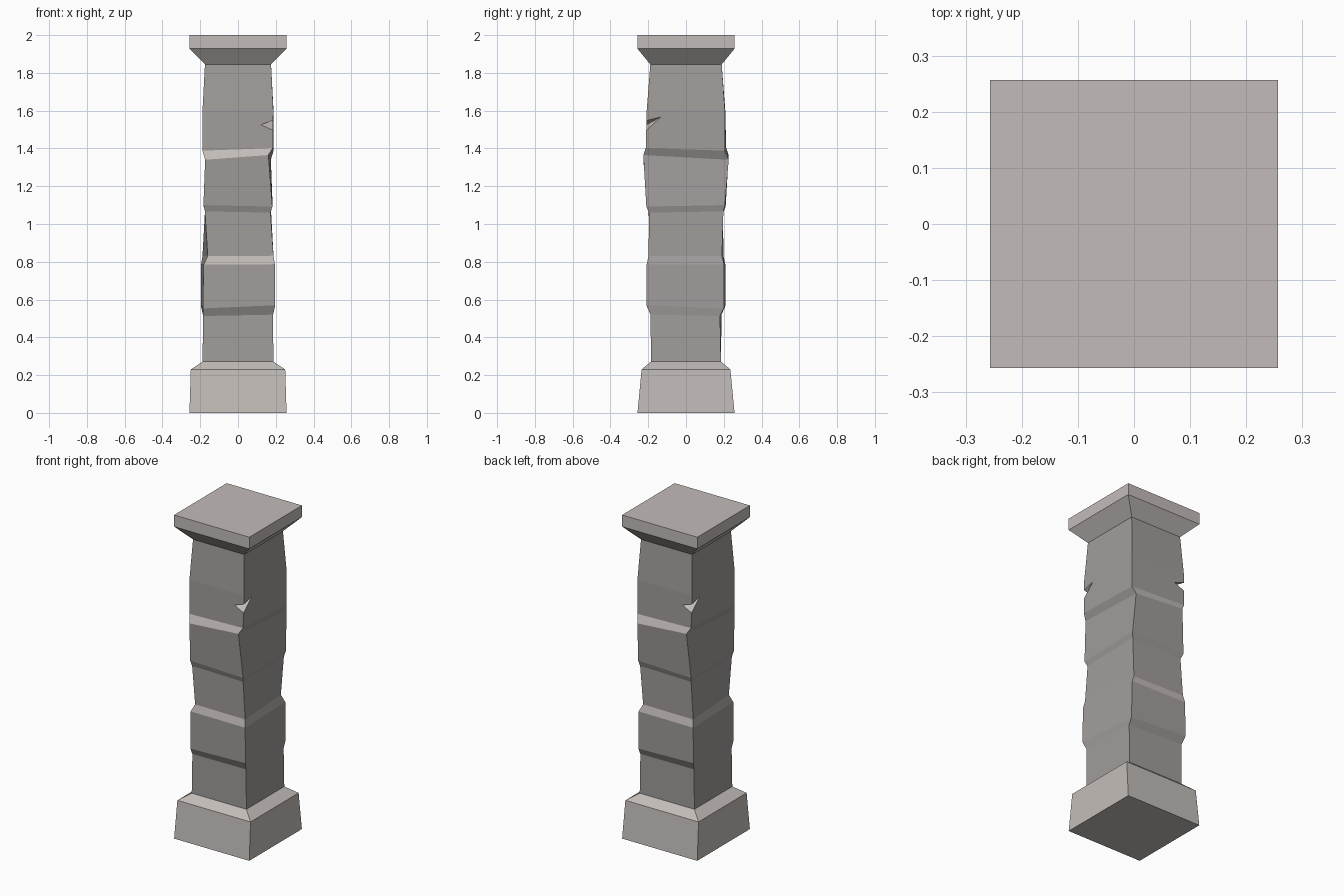
import bpy, bmesh
from mathutils import Vector

if "Cube" in bpy.data.objects:
    bpy.data.objects.remove(bpy.data.objects["Cube"])


def stone(name, rgb):
    mat = bpy.data.materials.new(name)
    mat.diffuse_color = (*rgb, 1)
    mat.use_nodes = True
    mat.node_tree.nodes["Principled BSDF"].inputs["Base Color"].default_value = mat.diffuse_color
    return mat


MATS = [stone("light_stone", (.545, .507, .483)), stone("dark_stone", (.354, .335, .325))]


def loft(name, corners, mat=0):
    """Loft square rings; each entry gives the front-left and front-right corner.
    The rear corners follow from the column's half-turn symmetry."""
    bm = bmesh.new()
    rings = []
    for fl, fr in corners:
        pts = [fl, fr, (-fl[0], -fl[1], fl[2]), (-fr[0], -fr[1], fr[2])]
        rings.append([bm.verts.new(p) for p in pts])
    for k, (a, b) in enumerate(zip(rings, rings[1:])):
        for i in range(4):
            j = (i + 1) % 4
            f = bm.faces.new((a[i], a[j], b[j], b[i]))
            # weathered upward ledges on the front and back are pale
            pale = k in (3, 7) and i % 2 == 0
            f.material_index = 0 if pale else mat
    bm.faces.new(rings[0][::-1])
    bm.faces.new(rings[-1])
    return to_object(name, bm)


def to_object(name, bm):
    bmesh.ops.recalc_face_normals(bm, faces=bm.faces)
    mesh = bpy.data.meshes.new(name)
    for m in MATS:
        mesh.materials.append(m)
    bm.to_mesh(mesh)
    bm.free()
    obj = bpy.data.objects.new(name, mesh)
    bpy.context.collection.objects.link(obj)
    return obj


def block(name, levels):
    """Regular block from (half width, half depth, height) levels."""
    return loft(name, [((-x, -y, z), (x, -y, z)) for x, y, z in levels])


# plinth and capital
block("base", [(.257, .257, 0), (.25, .235, .23), (.187, .185, .272)])
block("capital", [(.175, .189, 1.845), (.257, .257, 1.928), (.257, .257, 2)])

# rough-hewn shaft: front-left and front-right corner edges, bottom to top
left = [(-.187, -.185, .272), (-.186, -.18, .513), (-.186, -.20, .553),
        (-.182, -.202, .785), (-.16, -.19, .83), (-.175, -.198, 1.067),
        (-.183, -.206, 1.10), (-.174, -.226, 1.34), (-.188, -.206, 1.388),
        (-.188, -.206, 1.60), (-.175, -.189, 1.845)]
right = [(.187, -.185, .272), (.186, -.188, .52), (.197, -.21, .57),
         (.195, -.208, .787), (.188, -.198, .832), (.172, -.196, 1.06),
         (.182, -.21, 1.092), (.161, -.226, 1.365), (.184, -.213, 1.402),
         (.187, -.208, 1.60), (.175, -.189, 1.845)]
shaft = loft("shaft", list(zip(left, right)), mat=1)

# wedge chips on two opposite corners
bm = bmesh.new()
inner = [Vector((.118, -.212, 1.524)), Vector((.188, -.13, 1.568))]
mid = (inner[0] + inner[1]) / 2
outer = [mid + (Vector((.187, -.211, z)) - mid) * 1.5 for z in (1.495, 1.548)]
for s in (1, -1):
    vs = [bm.verts.new((s * p.x, s * p.y, p.z)) for p in inner + outer]
    for f in ((0, 1, 2), (0, 1, 3), (0, 2, 3), (1, 2, 3)):
        bm.faces.new([vs[i] for i in f])
chips = to_object("chip_cutter", bm)
chips.hide_render = True

mod = shaft.modifiers.new("chips", 'BOOLEAN')
mod.operation = 'DIFFERENCE'
mod.solver = 'EXACT'
mod.object = chips
bpy.context.view_layer.objects.active = shaft
bpy.ops.object.modifier_apply(modifier=mod.name)
bpy.data.objects.remove(chips)
